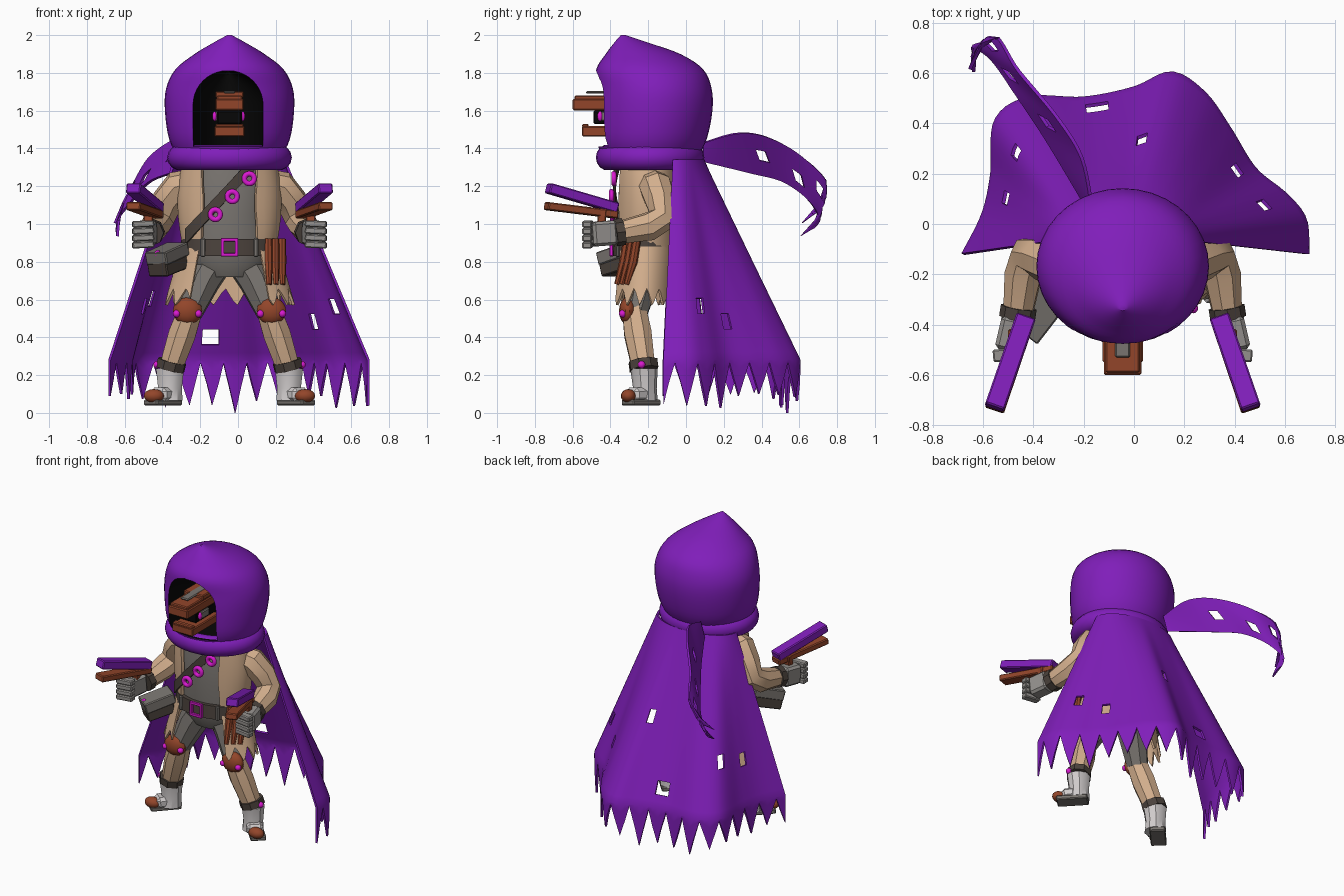
import bpy, bmesh, math, random
from mathutils import Vector, Matrix

if "Cube" in bpy.data.objects:
    bpy.data.objects.remove(bpy.data.objects["Cube"], do_unlink=True)
random.seed(4)
CX = -0.045  # body's centre line
made = []

def material(name, *rgb):
    m = bpy.data.materials.new(name)
    m.use_nodes = True
    m.diffuse_color = (*rgb, 1)
    m.node_tree.nodes["Principled BSDF"].inputs["Base Color"].default_value = (*rgb, 1)
    return m

PURPLE, TAN = material("purple cloth", .215, .013, .49), material("tan cloth", .65, .425, .265)
GREY, STEEL = material("grey", .19, .175, .16), material("glove grey", .3, .285, .27)
DARK, BROWN = material("dark leather", .07, .054, .045), material("brown leather", .29, .06, .023)
MAGENTA, WHITE = material("magenta", .7, .01, .64), material("pale boot", .62, .59, .59)
BLACK = material("black", .002, .002, .002)

def finish(name, data, mat):
    if isinstance(data, bmesh.types.BMesh):
        bmesh.ops.recalc_face_normals(data, faces=data.faces)
        me = bpy.data.meshes.new(name)
        data.to_mesh(me)
        data.free()
        data = me
    ob = bpy.data.objects.new(name, data)
    bpy.context.collection.objects.link(ob)
    data.materials.append(mat)
    made.append(ob)
    return ob

def spline(pts, t):
    """Point at t (0..1) on a smooth curve through pts."""
    n = len(pts) - 1
    i = min(int(t * n), n - 1)
    f = t * n - i
    a, b, c, d = (Vector(pts[min(max(k, 0), n)]) for k in range(i - 1, i + 3))
    return b + (c - a) * (f / 2) + (a * 2 - b * 5 + c * 4 - d) * (f * f / 2) + (b * 3 - a - c * 3 + d) * (f ** 3 / 2)

def zigzag(t):
    return 1 - abs(2 * (t % 1) - 1)

def sheet(name, fn, nu, nv, mat, thick, holes=()):
    """Thin cloth from fn(u, v), with worn holes around given grid points."""
    bm = bmesh.new()
    g = [[bm.verts.new(fn(i / nu, j / nv)) for j in range(nv + 1)] for i in range(nu + 1)]
    for i in range(nu):
        for j in range(nv):
            bm.faces.new((g[i][j], g[i + 1][j], g[i + 1][j + 1], g[i][j + 1]))
    bmesh.ops.delete(bm, geom=[g[i][j] for i, j in holes], context='VERTS')
    mod = finish(name, bm, mat).modifiers.new("thickness", 'SOLIDIFY')
    mod.thickness, mod.offset = thick, 0

def loft(name, rows, mat, sides=24, cx=CX):
    """Stack of ellipses given as (z, half width, y front, y back)."""
    bm = bmesh.new()
    angles = [math.tau * k / sides for k in range(sides)]
    rings = [[bm.verts.new((cx + hx * math.sin(a), (y0 + y1) / 2 - (y1 - y0) / 2 * math.cos(a), z)) for a in angles]
             for z, hx, y0, y1 in rows]
    for r, s in zip(rings, rings[1:]):
        for k in range(sides):
            bm.faces.new((r[k - 1], r[k], s[k], s[k - 1]))
    bm.faces.new(rings[0])
    bm.faces.new(rings[-1])
    return finish(name, bm, mat)

def beam(name, a, b, w, h, mat, bevel=.006):
    """Bevelled bar between two points."""
    a, b = Vector(a), Vector(b)
    bm = bmesh.new()
    bmesh.ops.create_cube(bm, size=1)
    bmesh.ops.scale(bm, vec=(w, (b - a).length, h), verts=bm.verts)
    bmesh.ops.bevel(bm, geom=bm.edges[:], offset=bevel, segments=1, affect='EDGES')
    turn = (b - a).to_track_quat('Y', 'Z').to_matrix().to_4x4()
    bmesh.ops.transform(bm, matrix=Matrix.Translation((a + b) / 2) @ turn, verts=bm.verts)
    finish(name, bm, mat)

def tube(name, pts, radii, mat):
    """Eight-sided limb through pts."""
    cu = bpy.data.curves.new(name, 'CURVE')
    cu.dimensions, cu.bevel_depth, cu.bevel_resolution, cu.use_fill_caps = '3D', 1, 2, True
    sp = cu.splines.new('POLY')
    sp.points.add(len(pts) - 1)
    for p, co, r in zip(sp.points, pts, radii):
        p.co, p.radius = (*co, 1), r
    finish(name, cu, mat)

def ball(name, co, scale, mat):
    bm = bmesh.new()
    bmesh.ops.create_uvsphere(bm, u_segments=14, v_segments=8, radius=1)
    bmesh.ops.transform(bm, matrix=Matrix.Translation(co) @ Matrix.Diagonal((*scale, 1)), verts=bm.verts)
    finish(name, bm, mat)

def ring(name, co, major, minor, mat, tilt=0, squash=1):
    bpy.ops.mesh.primitive_torus_add(location=co, rotation=(tilt, 0, 0), major_radius=major, minor_radius=minor,
                                     major_segments=32, minor_segments=14)
    made.append(bpy.context.object)
    made[-1].name, made[-1].scale.y = name, squash
    made[-1].data.materials.append(mat)

# Hood with a black arched pocket cut into the front
prof = [(1.35, .27, -.44, .06), (1.45, .32, -.475, .11), (1.6, .342, -.48, .14), (1.72, .335, -.475, .135),
        (1.82, .285, -.475, .09), (1.9, .185, -.425, -.03), (1.96, .085, -.38, -.2), (2, .012, -.345, -.32)]
hood = loft("hood", [spline(prof, k / 28) for k in range(29)], PURPLE, 36)
arch = [k * math.pi / 20 for k in range(10)]
cutter = loft("hood_cutter", [(1.41, .188, -.85, -.12)] + [
    (1.63 + .182 * math.sin(a), .188 * math.cos(a), -.85, -.12) for a in arch], BLACK, 36, CX - .008)
cutter.hide_render = True
cut = hood.modifiers.new("opening", 'BOOLEAN')
cut.object, cut.operation, cut.solver, cut.material_mode = cutter, 'DIFFERENCE', 'EXACT', 'TRANSFER'
ring("hood_collar", (CX, -.19, 1.352), .262, .068, PURPLE, squash=.87)
loft("neck_cloth", [(1.3, .2, -.35, -.05), (1.38, .28, -.42, .03)], PURPLE)

# Mechanical muzzle: start y, end y, z, width, height
for name, y0, y1, z, w, h, mat in (
        ("upper_jaw", -.25, -.6, 1.632, .15, .06, BROWN), ("jaw_ridge", -.25, -.59, 1.665, .135, .03, BROWN),
        ("brow", -.25, -.43, 1.685, .15, .035, BROWN), ("nose_plate", -.3, -.53, 1.697, .06, .014, GREY),
        ("lower_jaw", -.25, -.55, 1.49, .16, .055, BROWN), ("lower_lip", -.515, -.55, 1.52, .15, .02, BROWN),
        ("mouth", -.2, -.49, 1.565, .13, .07, BLACK)):
    beam(name, (CX, y0, z), (CX, y1, z), w, h, mat)
for x in (CX - .068, CX + .068):
    beam("jaw_hinge", (x, -.36, 1.57), (x, -.45, 1.57), .02, .05, GREY)
    ball("jaw_stud", (x * 1.1, -.455, 1.57), (.012, .014, .026), MAGENTA)

# Tattered cape: hem outline spaced evenly, teeth below the last full row
hem = [(-.68, -.12), (-.6, .04), (-.565, .2), (-.55, .41), (-.42, .5), (-.2, .5), (0, .54), (.15, .6),
       (.28, .52), (.38, .38), (.48, .22), (.6, .12), (.68, .02), (.69, -.12)]
walk = [spline(hem, k / 400) for k in range(401)]
lengths = [0]
for a, b in zip(walk, walk[1:]):
    lengths.append(lengths[-1] + (b - a).length)
TEETH = 18
depth = [random.uniform(.17, .26) for _ in range(TEETH + 1)]
depth[9] = .28

def cape_point(u, v):
    tooth = u * TEETH + .5
    fall = min(1, v * 30 / 26)
    z = 1.34 - 1.06 * fall - max(0, v * 30 - 26) / 4 * depth[int(tooth)] * (.06 + .94 * zigzag(tooth))
    edge = next(p for p, n in zip(walk, lengths) if n >= u * lengths[-1] - 1e-6)
    neck = Vector((CX - .29 * math.cos(math.pi * u), -.07 + .16 * math.sin(math.pi * u)))
    return (*neck.lerp(edge, fall), z)

sheet("cape", cape_point, TEETH * 4, 30, PURPLE, .014,
      [(9, 19), (17, 18), (31, 23), (32, 23), (39, 13), (57, 21), (64, 19)])

# Scarf tail, split into two prongs
low = [(-.2, .09, 1.33), (-.35, .34, 1.27), (-.47, .52, 1.22), (-.57, .66, 1.11), (-.65, .7, 1.0), (-.63, .6, .9)]
top = [(-.17, .09, 1.43), (-.21, .27, 1.48), (-.31, .43, 1.46), (-.46, .61, 1.36), (-.56, .75, 1.2), (-.66, .62, 1.04)]

def scarf_point(u, v):
    t = min(u, .75) + max(0, u - .75) * (.06 + .94 * zigzag(v * 2))
    return spline(low, t).lerp(spline(top, t), v)

sheet("scarf_tail", scarf_point, 32, 8, PURPLE, .014, [(10, 4), (17, 3), (23, 5)])

# Vest, open coat and ragged skirt
loft("vest", [(.72, .14, -.31, -.12), (.8, .21, -.35, -.08), (.9, .225, -.36, -.07), (1.05, .2, -.36, -.07),
              (1.2, .22, -.355, -.07), (1.34, .17, -.33, -.09)], GREY)

def coat_point(u, v):
    hx = .205 + .05 * math.sin(math.pi * (.25 + v * .75)) + .03 * v
    gap = .52 + .25 * abs(v - .45)
    a = gap + u * (math.tau - 2 * gap)
    return (CX + hx * math.sin(a), -.21 - .16 * math.cos(a), 1.32 - .46 * v)

def skirt_point(u, v):
    a = .68 + u * (math.tau - 1.36)
    t = v * (.7 + .32 * zigzag(u * 13 + .3))
    return (CX + (.25 + .09 * t) * math.sin(a), -.215 - .02 * t - (.16 + .015 * t) * math.cos(a), .88 - .31 * t)

def strap_point(u, v):
    x = .105 - .38 * u
    return (x, chest_y(x), 1.305 - .41 * u + .08 * v)

def chest_y(x):
    return -.215 - .165 * math.sqrt(max(0, 1 - ((x - CX) / .27) ** 2))

sheet("coat", coat_point, 28, 8, TAN, .02)
sheet("coat_skirt", skirt_point, 78, 6, TAN, .014)
sheet("bandolier", strap_point, 16, 2, DARK, .015)
loft("belt", [(.83, .26, -.39, -.045), (.92, .255, -.385, -.05)], DARK)
for x, z in ((.06, 1.24), (-.03, 1.145), (-.12, 1.05)):
    ring("bandolier_ring", (x, chest_y(x) - .015, z), .026, .014, MAGENTA, math.pi / 2)
for s in (-1, 1):
    x, y, z = CX + s * .037, chest_y(CX + .14) - .005, .877 + s * .04
    beam("buckle_side", (x, -.395, .83), (x, -.395, .925), .018, .018, MAGENTA, .002)
    beam("buckle_bar", (CX - .045, -.395, z), (CX + .045, -.395, z), .018, .018, MAGENTA, .002)
    beam("belt_loop", (CX + s * .14, y, .825), (CX + s * .14, y, .925), .025, .02, GREY)

# Pouch on the right hip, sheathed tools on the left
beam("pouch", (-.32, -.28, .82), (-.43, -.42, .775), .13, .11, DARK)
beam("pouch_flap", (-.315, -.275, .87), (-.435, -.43, .815), .14, .07, GREY)
ball("pouch_button", (-.425, -.425, .84), (.018, .016, .022), MAGENTA)
for x, y in ((.16, -.33), (.196, -.305), (.232, -.28)):
    tube("hip_sheath", [(x, y + .02, .92), (x, y, .8), (x + .004, y - .035, .68)], [.022, .024, .015], BROWN)

# Mirrored limbs, boots, gloves and pistols
for s in (-1, 1):
    def at(off, y, z):
        return (CX + s * off, y, z)
    tube("thigh", [at(.08, -.21, .8), at(.14, -.23, .7), at(.21, -.27, .53)], [.1, .095, .07], GREY)
    tube("shin", [at(.205, -.275, .55), at(.25, -.255, .42), at(.31, -.225, .24)], [.068, .078, .066], TAN)
    tube("ankle_strap", [at(.304, -.228, .275), at(.315, -.222, .23)], [.08, .08], DARK)
    tube("sleeve", [at(.18, -.18, 1.22), at(.27, -.16, 1.195), at(.33, -.135, 1.12), at(.37, -.125, 1.03),
                    at(.395, -.2, .985), at(.415, -.35, .955)], [.075, .09, .085, .08, .078, .062], TAN)
    tube("cuff", [at(.413, -.33, .96), at(.42, -.375, .953)], [.072, .072], DARK)
    ball("knee_pad", at(.222, -.31, .54), (.08, .045, .072), BROWN)
    for off, y, z in ((.164, -.335, .525), (.28, -.335, .525), (.384, -.235, .255)):
        ball("leg_stud", at(off, y, z), (.02, .02, .02), MAGENTA)
    ball("toe_cap", at(.4, -.305, .09), (.055, .04, .036), BROWN)
    loft("boot", [(.065, .07, -.29, -.15), (.13, .066, -.28, -.155), (.235, .078, -.295, -.15)], WHITE, 10, CX + s * .315)
    beam("boot_foot", at(.3, -.19, .1), at(.385, -.295, .095), .105, .075, WHITE, .02)
    beam("boot_sole", at(.285, -.165, .055), at(.42, -.31, .055), .1, .03, GREY)
    beam("palm", at(.43, -.37, .955), at(.46, -.5, .945), .1, .13, STEEL, .015)
    for z in (.892, .929, .966, 1.003):
        beam("finger", at(.4, -.515, z), at(.515, -.525, z - .005), .05, .034, STEEL)
    beam("pistol_grip", at(.43, -.44, 1.08), at(.43, -.46, .9), .05, .045, BROWN)
    beam("pistol_frame", at(.385, -.37, 1.05), at(.51, -.74, 1.095), .08, .042, BROWN)
    beam("pistol_slide", at(.385, -.37, 1.085), at(.51, -.73, 1.19), .08, .055, PURPLE)

# Apply modifiers and curves, drop the cutter, smooth cloth while keeping hard edges crisp
bpy.ops.object.select_all(action='DESELECT')
for ob in made:
    ob.select_set(True)
bpy.context.view_layer.objects.active = hood
bpy.ops.object.convert(target='MESH')
bpy.data.objects.remove(cutter)
bpy.ops.object.shade_smooth_by_angle(angle=math.radians(35))
